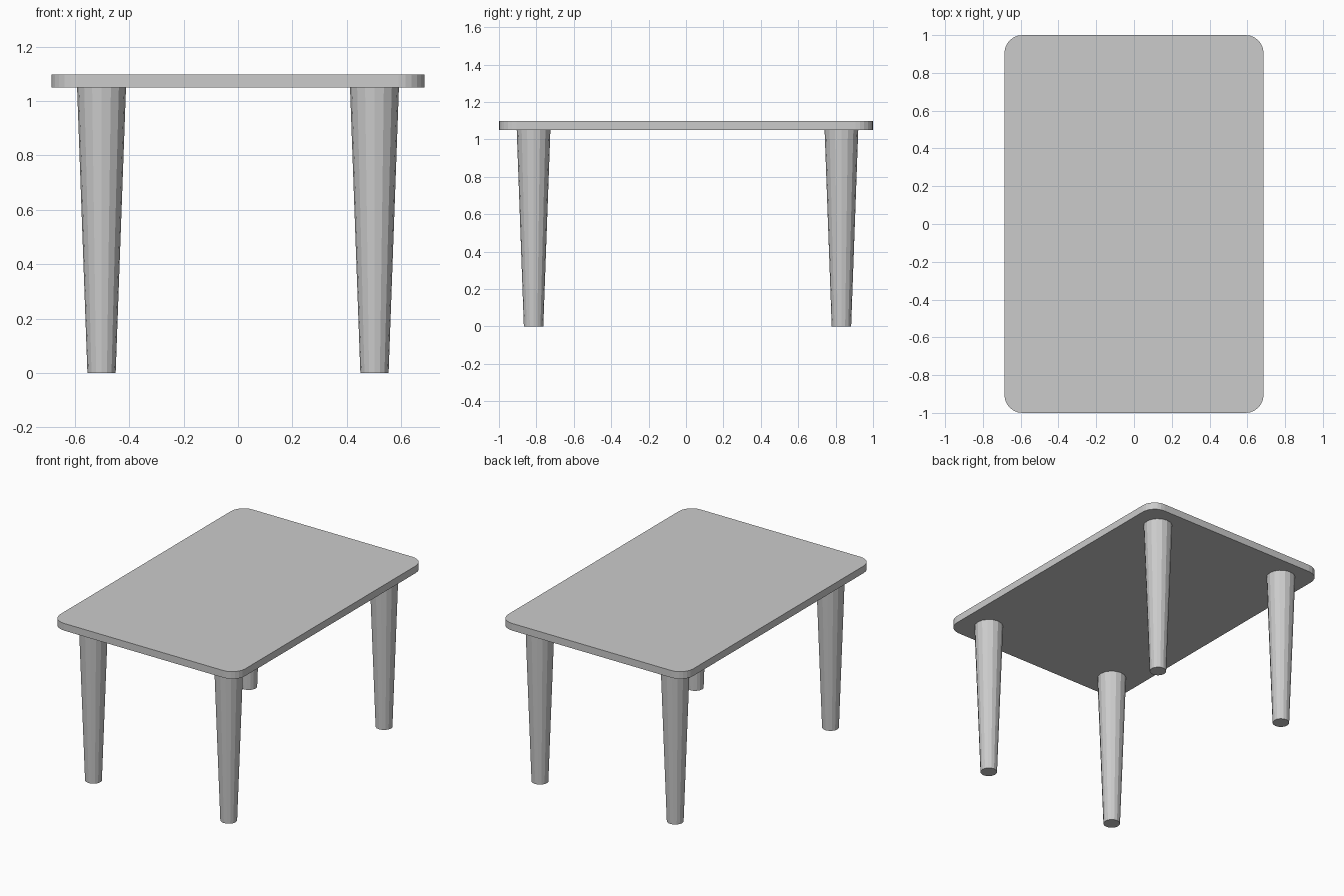
import bpy, bmesh, math

if "Cube" in bpy.data.objects:
    bpy.data.objects.remove(bpy.data.objects["Cube"])

HALF_X, HALF_Y = 0.686, 1.0
TOP_Z, UNDER_Z = 1.098, 1.05
CORNER_R, CORNER_STEPS = 0.095, 6
LEG_SIDES = 16


def finish(bm, name):
    bmesh.ops.recalc_face_normals(bm, faces=bm.faces)
    mesh = bpy.data.meshes.new(name)
    bm.to_mesh(mesh)
    bm.free()
    obj = bpy.data.objects.new(name, mesh)
    bpy.context.collection.objects.link(obj)
    return obj


# Tabletop: rounded rectangle outline extruded to a thin slab
bm = bmesh.new()
outline = []
for i, (sx, sy) in enumerate([(1, 1), (-1, 1), (-1, -1), (1, -1)]):
    for k in range(CORNER_STEPS + 1):
        a = math.pi / 2 * (i + k / CORNER_STEPS)
        outline.append(bm.verts.new((
            sx * (HALF_X - CORNER_R) + CORNER_R * math.cos(a),
            sy * (HALF_Y - CORNER_R) + CORNER_R * math.sin(a),
            UNDER_Z)))
base = bm.faces.new(outline)
ext = bmesh.ops.extrude_face_region(bm, geom=[base], use_keep_orig=True)
bmesh.ops.translate(bm, vec=(0, 0, TOP_Z - UNDER_Z),
                    verts=[v for v in ext["geom"] if isinstance(v, bmesh.types.BMVert)])
finish(bm, "tabletop")


# Legs: faceted round tapers, narrow at the foot
def add_leg(name, x, y):
    bm = bmesh.new()
    bmesh.ops.create_cone(bm, cap_ends=True, segments=LEG_SIDES,
                          radius1=0.052, radius2=0.09, depth=UNDER_Z)
    leg = finish(bm, name)
    leg.location = (x, y, UNDER_Z / 2)


for row, y in (("front", -0.815), ("back", 0.831)):
    for side, x in (("left", -0.502), ("right", 0.502)):
        add_leg(f"{row}_{side}_leg", x, y)
